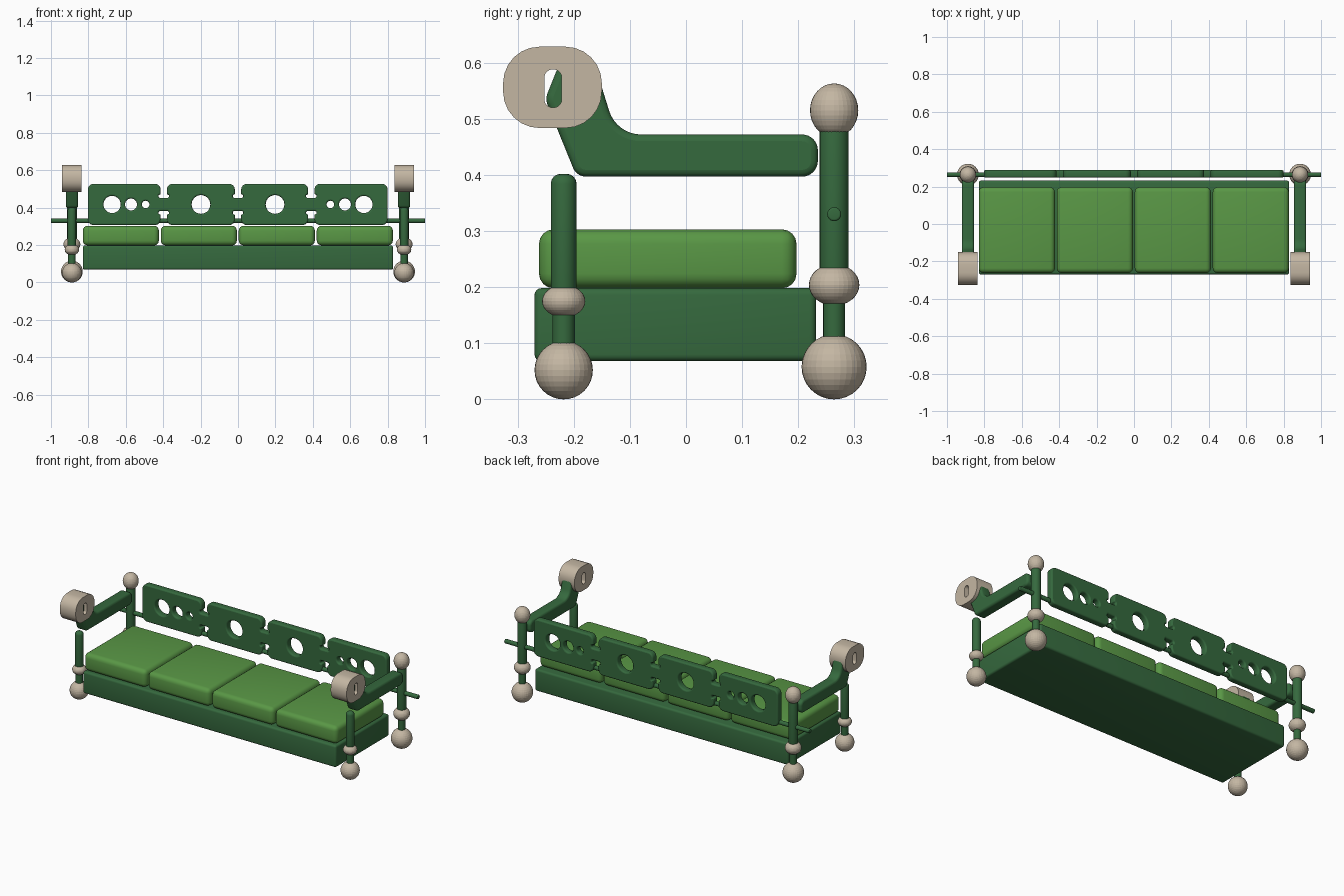
import bpy, bmesh, math
from mathutils import Vector, Matrix

cube = bpy.data.objects.get("Cube")
if cube:
    bpy.data.objects.remove(cube, do_unlink=True)


def material(name, rgb):
    m = bpy.data.materials.new(name)
    m.use_nodes = True
    m.diffuse_color = (*rgb, 1)
    m.node_tree.nodes["Principled BSDF"].inputs["Base Color"].default_value = (*rgb, 1)
    return m


FRAME = material("dark green", (0.036, 0.142, 0.048))
CUSHION = material("light green", (0.1, 0.31, 0.06))
CREAM = material("cream", (0.55, 0.47, 0.365))


def add(name, mesh, mat, smooth=True):
    ob = bpy.data.objects.new(name, mesh)
    bpy.context.collection.objects.link(ob)
    mesh.materials.clear()
    mesh.materials.append(mat)
    if smooth:
        bpy.ops.object.select_all(action="DESELECT")
        ob.select_set(True)
        bpy.context.view_layer.objects.active = ob
        bpy.ops.object.shade_smooth_by_angle(angle=math.radians(35))
    return ob


def finish(name, bm, mat, bevel=0, segments=4, smooth=True):
    if bevel:
        sharp = [e for e in bm.edges if e.calc_face_angle(0) > 0.7]
        bmesh.ops.bevel(bm, geom=sharp, offset=bevel, segments=segments,
                        profile=0.5, affect="EDGES", clamp_overlap=True)
    mesh = bpy.data.meshes.new(name)
    bm.to_mesh(mesh)
    bm.free()
    return add(name, mesh, mat, smooth)


def box(name, lo, hi, mat, bevel):
    lo, hi = Vector(lo), Vector(hi)
    bm = bmesh.new()
    bmesh.ops.create_cube(bm, size=1, matrix=Matrix.Translation((lo + hi) / 2)
                          @ Matrix.Diagonal((*(hi - lo), 1)))
    return finish(name, bm, mat, bevel)


def rod(name, a, b, r, bevel=0):
    a, b = Vector(a), Vector(b)
    turn = (b - a).to_track_quat("Z", "Y").to_matrix().to_4x4()
    bm = bmesh.new()
    bmesh.ops.create_cone(bm, cap_ends=True, segments=24, radius1=r, radius2=r,
                          depth=(b - a).length,
                          matrix=Matrix.Translation((a + b) / 2) @ turn)
    return finish(name, bm, FRAME, bevel)


def ball(name, x, y, z, r, half_height):
    bm = bmesh.new()
    bmesh.ops.create_uvsphere(bm, u_segments=32, v_segments=16, radius=1,
                              matrix=Matrix.Translation((x, y, z))
                              @ Matrix.Diagonal((r, r, half_height, 1)))
    return finish(name, bm, CREAM, smooth=False)


def rounded(corners, steps=6):
    """Turn (x, y, radius) corners into an outline with true arcs."""
    out = []
    for i, (x, y, r) in enumerate(corners):
        p = Vector((x, y))
        u = (Vector(corners[i - 1][:2]) - p).normalized()
        v = (Vector(corners[(i + 1) % len(corners)][:2]) - p).normalized()
        theta = u.angle(v)
        t = r / math.tan(theta / 2)
        c = p + (u + v).normalized() * r / math.sin(theta / 2)
        a, b, phi = p + u * t - c, p + v * t - c, math.pi - theta
        for k in range(steps + 1):
            f = k / steps
            out.append(c + (a * math.sin((1 - f) * phi) + b * math.sin(f * phi)) / math.sin(phi))
    return out


def rect(cx, cy, w, h, r):
    return rounded([(cx + sx * w / 2, cy + sy * h / 2, r)
                    for sx, sy in ((-1, -1), (1, -1), (1, 1), (-1, 1))])


def circle(cx, cy, r, n=28):
    return [Vector((cx + r * math.cos(k * math.tau / n), cy + r * math.sin(k * math.tau / n)))
            for k in range(n)]


def plate(name, outlines, thickness, bevel, matrix, mat):
    """Extrude an outline with holes, softening its rims."""
    cu = bpy.data.curves.new(name, "CURVE")
    cu.dimensions, cu.fill_mode = "2D", "BOTH"
    cu.extrude = thickness / 2 - bevel
    cu.bevel_depth, cu.bevel_resolution, cu.offset = bevel, 2, -bevel
    for pts in outlines:
        s = cu.splines.new("POLY")
        s.points.add(len(pts) - 1)
        for sp, p in zip(s.points, pts):
            sp.co = (p.x, p.y, 0, 1)
        s.use_cyclic_u = True
    tmp = bpy.data.objects.new(name + "_curve", cu)
    bpy.context.collection.objects.link(tmp)
    dg = bpy.context.evaluated_depsgraph_get()
    mesh = bpy.data.meshes.new_from_object(tmp.evaluated_get(dg))
    bpy.data.objects.remove(tmp, do_unlink=True)
    bpy.data.curves.remove(cu)
    mesh.transform(matrix)
    return add(name, mesh, mat)


# Seat base and four cushions
box("seat_base", (-0.83, -0.27, 0.068), (0.83, 0.232, 0.198), FRAME, 0.012)
for i in range(4):
    x = -0.83 + i * 0.417
    box(f"cushion_{i + 1}", (x, -0.262, 0.198), (x + 0.407, 0.197, 0.303), CUSHION, 0.026)

# Pierced backrest: four panels joined by necks
MID, TOP, NECK = 0.417, 0.11, 0.035
upper = [(-0.803, TOP, 0.03)]
for g in (-0.397, 0, 0.392):
    side = [(0.017, TOP, 0.03), (0.017, 0.055, 0.005), (0.028, 0.05, 0.005), (0.028, NECK, 0.009)]
    upper += [(g - dx, z, r) for dx, z, r in side]
    upper += [(g + dx, z, r) for dx, z, r in reversed(side)]
upper.append((0.8, TOP, 0.03))
outline = [(x, MID + z, r) for x, z, r in upper]
outline += [(x, MID - z, r) for x, z, r in reversed(upper)]
holes = [circle(s * x, MID, r) for s in (-1, 1)
         for x, r in ((0.198, 0.05), (0.494, 0.02), (0.572, 0.032), (0.673, 0.046))]
stand = Matrix.Translation((0, 0.268, 0)) @ Matrix.Rotation(math.pi / 2, 4, "X")
plate("backrest", [rounded(outline)] + holes, 0.04, 0.008, stand, FRAME)
rod("back_rail", (-1, 0.264, 0.33), (1, 0.264, 0.33), 0.0125, 0.004)

# Arm profile, running from the back post up to the cream end block
arm = [(0.235, 0.472, 0.028), (0.235, 0.397, 0.028), (-0.195, 0.397, 0.025),
       (-0.251, 0.535, 0.03), (-0.225, 0.6, 0.025), (-0.165, 0.605, 0.03),
       (-0.124, 0.472, 0.06)]

for side, s in (("left", 1), ("right", -1)):
    x, yb, yf = s * 0.888, 0.264, -0.218
    # Back post
    ball(f"back_foot_{side}", x, yb, 0.058, 0.058, 0.058)
    rod(f"back_lower_post_{side}", (x, yb, 0.08), (x, yb, 0.2), 0.0195)
    ball(f"back_collar_{side}", x, yb, 0.204, 0.045, 0.037)
    rod(f"back_post_{side}", (x, yb, 0.21), (x, yb, 0.485), 0.026, 0.008)
    ball(f"back_finial_{side}", x, yb, 0.515, 0.043, 0.048)
    # Front post
    ball(f"front_foot_{side}", x, yf, 0.052, 0.052, 0.052)
    rod(f"front_lower_post_{side}", (x, yf, 0.08), (x, yf, 0.18), 0.02)
    ball(f"front_collar_{side}", x, yf, 0.175, 0.0385, 0.029)
    rod(f"front_post_{side}", (x, yf, 0.18), (x, yf, 0.402), 0.023, 0.018)
    # Arm and pierced end block; profile x maps to y, profile y maps to z
    turn = Matrix.Translation((x, 0, 0)) @ Matrix(
        ((0, 0, 1, 0), (1, 0, 0, 0), (0, 1, 0, 0), (0, 0, 0, 1)))
    plate(f"arm_{side}", [rounded(arm, 8)], 0.065, 0.012, turn, FRAME)
    plate(f"arm_end_{side}", [rect(-0.238, 0.556, 0.176, 0.145, 0.065),
                              rect(-0.237, 0.554, 0.031, 0.068, 0.015)],
          0.104, 0, turn, CREAM)
